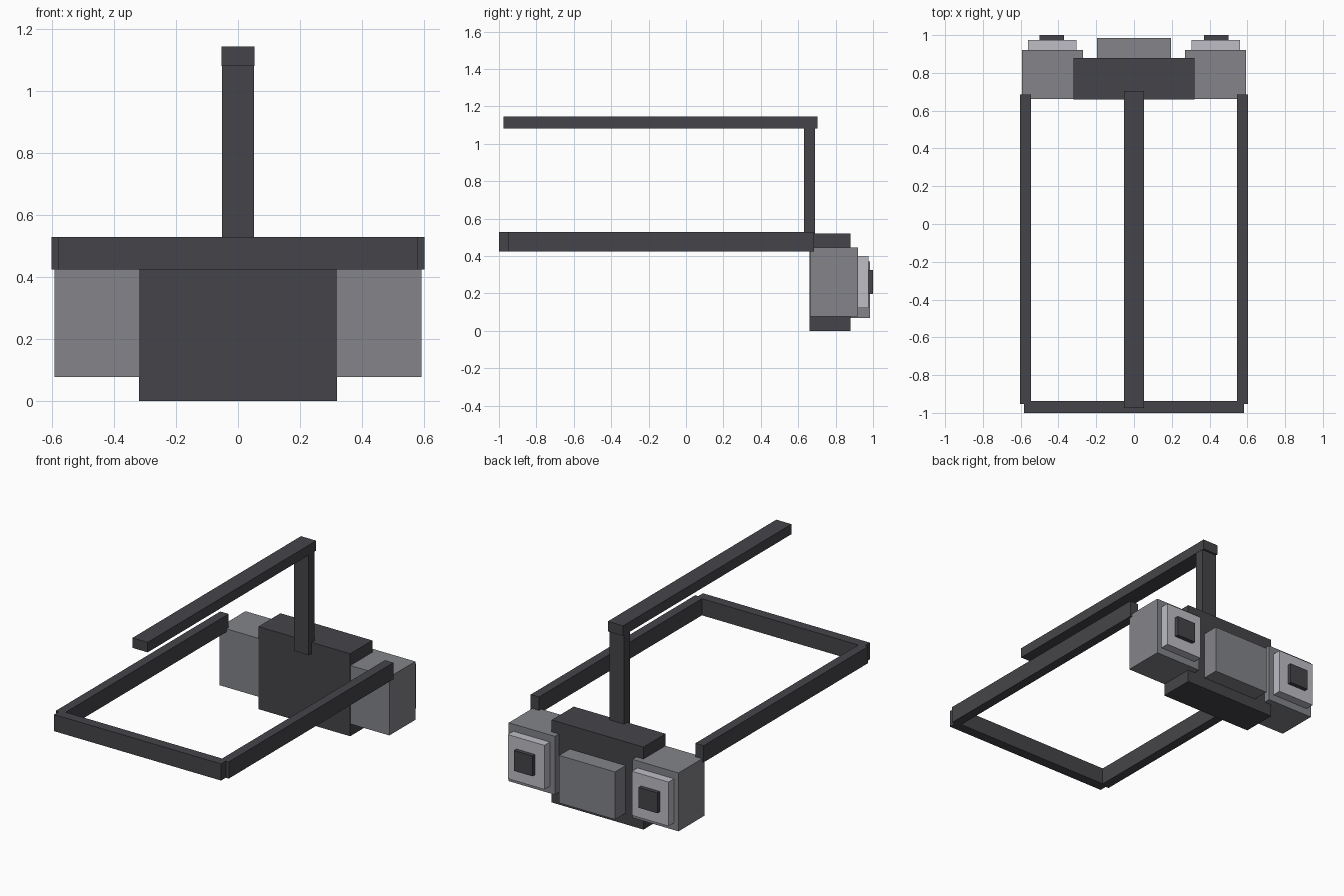
import bpy

cube = bpy.data.objects.get("Cube")
if cube:
    bpy.data.objects.remove(cube, do_unlink=True)


def material(name, colour):
    mat = bpy.data.materials.new(name)
    mat.use_nodes = True
    mat.diffuse_color = (*colour, 1)
    mat.node_tree.nodes["Principled BSDF"].inputs["Base Color"].default_value = (*colour, 1)
    return mat


dark = material("charcoal", (0.06, 0.06, 0.068))
grey = material("mid grey", (0.228, 0.231, 0.253))
light = material("light grey", (0.51, 0.51, 0.56))


def box(name, x, y, z, mat):
    """Box between the (low, high) limits on each axis."""
    bpy.ops.mesh.primitive_cube_add(size=1, location=[sum(r) / 2 for r in (x, y, z)])
    ob = bpy.context.object
    ob.name = ob.data.name = name
    ob.scale = [r[1] - r[0] for r in (x, y, z)]
    bpy.ops.object.transform_apply(location=False, rotation=False, scale=True)
    ob.data.materials.append(mat)
    return ob


def pair(name, x, y, z, mat):
    """Matching boxes on the left (+x) and right (-x)."""
    box("left_" + name, x, y, z, mat)
    box("right_" + name, (-x[1], -x[0]), y, z, mat)


# Central housing and its raised rear panel
box("housing", (-0.32, 0.32), (0.66, 0.88), (0, 0.52), dark)
box("rear_panel", (-0.195, 0.195), (0.86, 0.985), (0.07, 0.37), grey)

# Side pods with stepped plates and buttons
pair("pod", (0.27, 0.592), (0.662, 0.92), (0.077, 0.445), grey)
pair("pod_plate", (0.305, 0.56), (0.91, 0.975), (0.122, 0.4), light)
pair("pod_button", (0.37, 0.5), (0.96, 1.0), (0.197, 0.325), dark)

# Strap frame around the sides and front
pair("side_strap", (0.545, 0.603), (-0.953, 0.685), (0.425, 0.53), dark)
box("front_strap", (-0.582, 0.582), (-1.0, -0.937), (0.425, 0.53), dark)

# Upright post and overhead strap
box("post", (-0.052, 0.052), (0.63, 0.69), (0.45, 1.085), dark)
box("overhead_strap", (-0.053, 0.053), (-0.975, 0.703), (1.082, 1.145), dark)
